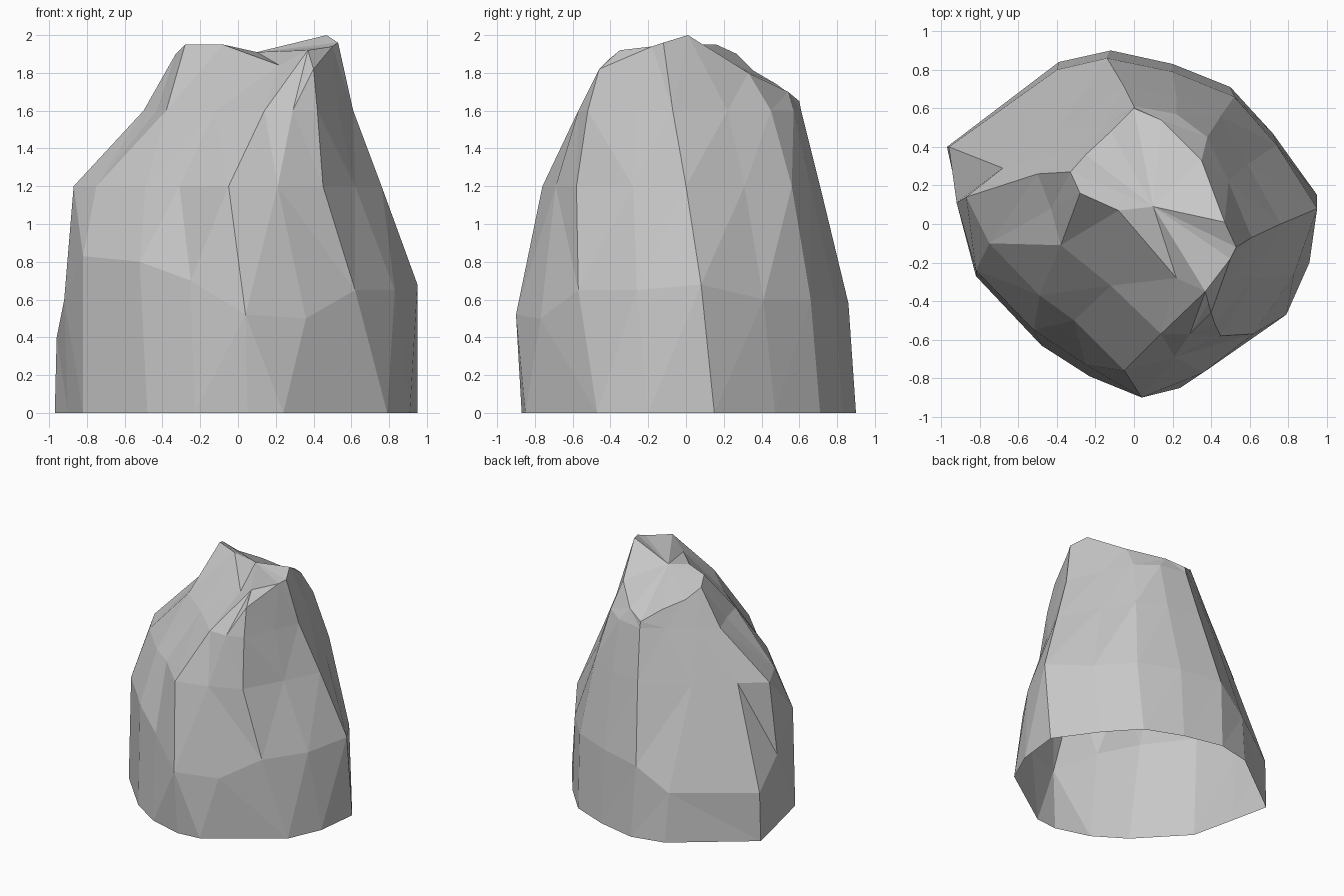
import bpy
import bmesh

# Remove the default cube only
default_cube = bpy.data.objects.get("Cube")
if default_cube:
    bpy.data.objects.remove(default_cube, do_unlink=True)


def make_material(name, color):
    material = bpy.data.materials.new(name)
    material.use_nodes = True
    material.diffuse_color = color
    material.node_tree.nodes["Principled BSDF"].inputs["Base Color"].default_value = color
    return material


def at_height(outline, z):
    """Turn a flat outline into a horizontal section."""
    return [(x, y, z) for x, y in outline]


def add_faces(bm, lower, upper):
    """Bridge two closed loops that have the same number of corners."""
    for i, corner in enumerate(lower):
        bm.faces.new((lower[i - 1], corner, upper[i], upper[i - 1]))


# Sections run counterclockwise, starting at the front right crease
foot = [(.79, -.47), (.91, -.2), (.95, .15), (.72, .47), (.5, .71), (.2, .83), (-.12, .9),
        (-.39, .84), (-.97, .4), (-.9, .08), (-.82, -.27), (-.48, -.63), (-.23, -.79),
        (.05, -.87), (.24, -.85)]
waist = [(.45, -.58), (.62, -.28), (.76, 0), (.59, .31), (.45, .56), (.22, .66), (-.05, .71),
         (-.4, .49), (-.68, .29), (-.87, .14), (-.75, -.1), (-.49, -.37), (-.31, -.5),
         (-.05, -.76), (.21, -.69)]
shoulder = [(.42, -.52), (.53, -.27), (.61, -.07), (.49, .22), (.38, .45), (.22, .57), (0, .61),
            (-.16, .5), (-.35, .37), (-.5, .26), (-.43, .08), (-.38, -.11), (-.12, -.32),
            (.14, -.57), (.29, -.57)]

# Uneven bulge where the wall turns in towards the ground
belly_right = [(.62, -.57, .65), (.83, -.26, .65), (.95, .08, .68), (.74, .41, .6)]
belly_back = [(.52, .66, .6), (.2, .79, .6), (-.14, .86, .58), (-.4, .8, .4), (-.96, .4, .4)]
belly_left = [(-.92, .11, .6), (-.82, -.24, .83), (-.52, -.55, .8),
              (-.25, -.73, .7), (.04, -.9, .52), (.36, -.77, .5)]
belly = belly_right + belly_back + belly_left

# Uneven broken rim around the top, and the shallow hollow inside it
rim_front = [(.4, -.46, 1.82), (.5, -.18, 1.94), (.53, -.12, 1.96), (.47, .01, 2)]
rim_back = [(.35, .33, 1.8), (.14, .54, 1.7), (0, .6, 1.65), (-.12, .48, 1.74), (-.25, .36, 1.81)]
rim_left = [(-.33, .27, 1.9), (-.28, .16, 1.95), (-.08, .07, 1.95),
            (.22, -.28, 1.84), (.37, -.35, 1.92), (.385, -.41, 1.87)]
rim = rim_front + rim_back + rim_left
hollow = (.1, .09, 1.91)

sections = [at_height(foot, 0), belly, at_height(waist, 1.2), at_height(shoulder, 1.6), rim]

# Loft the rock wall, leaving the base open
bm = bmesh.new()
rings = [[bm.verts.new(point) for point in section] for section in sections]
for lower, upper in zip(rings, rings[1:]):
    add_faces(bm, lower, upper)

# Chipped facet at the front corner of the top
first, second, *_, before_last, last = rings[-1]
bm.faces.new((last, first, second, before_last))

# Close the rest of the top as a fan of facets
center = bm.verts.new(hollow)
inner_rim = rings[-1][1:-1]
for i, corner in enumerate(inner_rim):
    bm.faces.new((inner_rim[i - 1], corner, center))

# Split the bent panels into flat facets
bmesh.ops.triangulate(bm, faces=bm.faces[:], quad_method="SHORT_EDGE")
for face in bm.faces:
    face.smooth = False

mesh = bpy.data.meshes.new("boulder")
bm.to_mesh(mesh)
bm.free()
mesh.materials.append(make_material("stone grey", (.57, .57, .57, 1)))
boulder = bpy.data.objects.new("boulder", mesh)
bpy.context.collection.objects.link(boulder)
